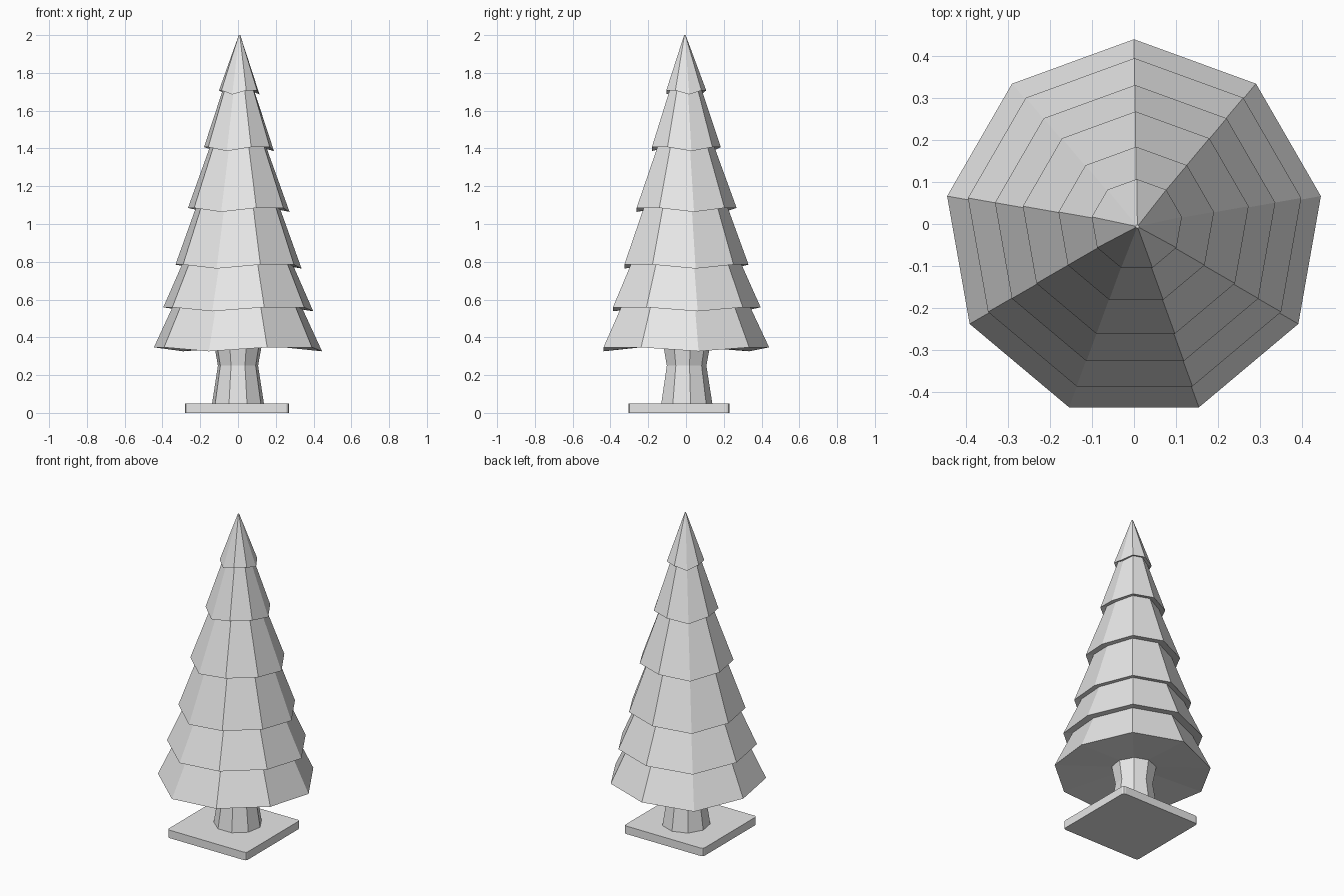
import bpy
import bmesh
import math

cube = bpy.data.objects.get("Cube")
if cube:
    bpy.data.objects.remove(cube, do_unlink=True)

SIDES = 9

grey = bpy.data.materials.new("light_grey")
grey.use_nodes = True
grey.diffuse_color = (0.8, 0.8, 0.8, 1)
grey.node_tree.nodes["Principled BSDF"].inputs["Base Color"].default_value = (0.8, 0.8, 0.8, 1)


def finish(name, bm):
    bmesh.ops.recalc_face_normals(bm, faces=bm.faces)
    mesh = bpy.data.meshes.new(name)
    bm.to_mesh(mesh)
    bm.free()
    mesh.materials.append(grey)
    obj = bpy.data.objects.new(name, mesh)
    bpy.context.collection.objects.link(obj)
    return obj


def ring(bm, r, z, cx=0, cy=0, wave=0):
    """Nine-sided ring, one corner at the back; every third corner droops."""
    verts = []
    for k in range(SIDES):
        a = math.tau * k / SIDES
        dz = -wave if k % 3 == 2 else wave / 2
        verts.append(bm.verts.new((cx + r * math.sin(a), cy + r * math.cos(a), z + dz)))
    return verts


def skin(bm, rings):
    for low, high in zip(rings, rings[1:]):
        for k in range(SIDES):
            n = (k + 1) % SIDES
            bm.faces.new((low[k], low[n], high[n], high[k]))


# Foliage: each tier is a skirt (rim radius, rim height, centre y, tuck radius)
tiers = [
    (0.452, 0.340, -0.012, 0.348),
    (0.403, 0.552, -0.008, 0.298),
    (0.339, 0.778, -0.008, 0.226),
    (0.273, 1.078, -0.005, 0.152),
    (0.188, 1.400, -0.004, 0.085),
    (0.109, 1.700, -0.002, 0.004),
]
bm = bmesh.new()
rings = [ring(bm, 0.10, 0.365)]
for i, (rim, z, cy, tuck) in enumerate(tiers):
    cx = 0.008 * i / len(tiers)
    rings.append(ring(bm, rim, z, cx, cy, 0.014))
    if i + 1 < len(tiers):
        rings.append(ring(bm, tuck, tiers[i + 1][1] + 0.01, cx, cy, 0.014))
    else:
        rings.append(ring(bm, tuck, 2.0, 0.008, -0.006))
skin(bm, rings)
bm.faces.new(rings[0])
bm.faces.new(rings[-1])
finish("foliage", bm)

# Trunk: waisted column flaring at both ends
bm = bmesh.new()
rings = [ring(bm, r, z) for r, z in ((0.14, 0.045), (0.108, 0.25), (0.13, 0.37))]
skin(bm, rings)
bm.faces.new(rings[0])
bm.faces.new(rings[-1])
finish("trunk", bm)

# Base plate with clipped upright corners
bm = bmesh.new()
bmesh.ops.create_cube(bm, size=1)
for v in bm.verts:
    v.co = (v.co.x * 0.55 - 0.005, v.co.y * 0.535 - 0.037, (v.co.z + 0.5) * 0.05)
upright = [e for e in bm.edges if abs(e.verts[0].co.z - e.verts[1].co.z) > 0.01]
bmesh.ops.bevel(bm, geom=upright, offset=0.015, segments=2, profile=0.5, affect='EDGES')
finish("base_plate", bm)
